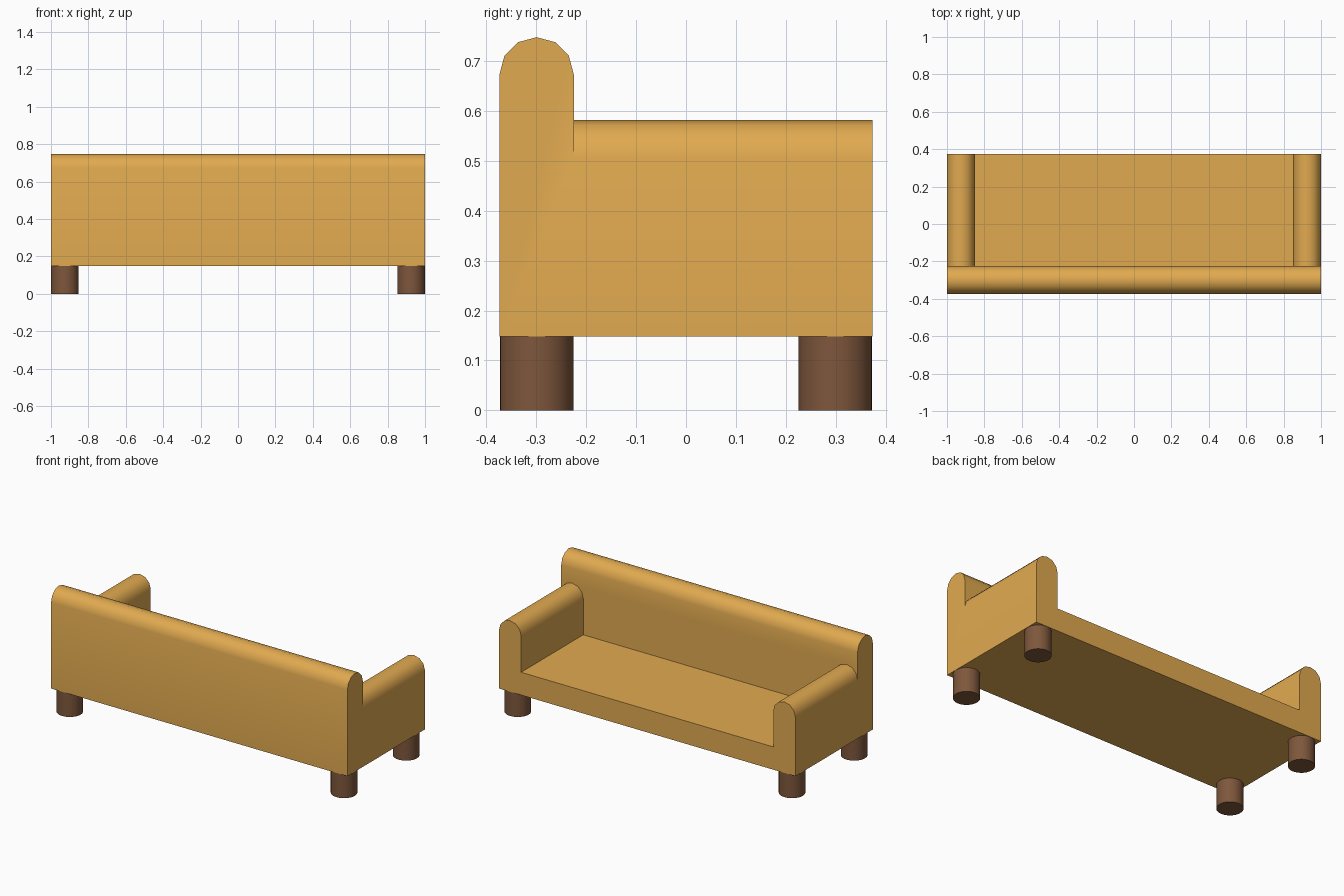
import bpy, bmesh
from math import pi, cos, sin, radians

if "Cube" in bpy.data.objects:
    bpy.data.objects.remove(bpy.data.objects["Cube"])

LEG_H, BACK_TOP, ARM_TOP, SEAT_Z = 0.148, 0.748, 0.582, 0.287
R = 0.0745           # half thickness of backrest and arms
HALF_D = 0.374       # half depth


def material(name, rgb):
    m = bpy.data.materials.new(name)
    m.diffuse_color = (*rgb, 1)
    m.use_nodes = True
    m.node_tree.nodes["Principled BSDF"].inputs["Base Color"].default_value = m.diffuse_color
    return m


def arch(centre, top, radius):
    """Half circle of six sides, from the + side over to the - side."""
    return [(centre + radius * cos(i * pi / 6), top - radius + radius * sin(i * pi / 6))
            for i in range(7)]


def extrude_profile(name, points, place, offset):
    """Extrude a closed 2D profile; place maps (u, v) to 3D."""
    bm = bmesh.new()
    face = bm.faces.new([bm.verts.new(place(u, v)) for u, v in points])
    out = bmesh.ops.extrude_face_region(bm, geom=[face], use_keep_orig=True)
    moved = [g for g in out["geom"] if isinstance(g, bmesh.types.BMVert)]
    bmesh.ops.translate(bm, verts=moved, vec=offset)
    bmesh.ops.recalc_face_normals(bm, faces=bm.faces)
    mesh = bpy.data.meshes.new(name)
    bm.to_mesh(mesh)
    bm.free()
    obj = bpy.data.objects.new(name, mesh)
    bpy.context.collection.objects.link(obj)
    return obj


def activate(obj):
    bpy.ops.object.select_all(action='DESELECT')
    obj.select_set(True)
    bpy.context.view_layer.objects.active = obj


fabric = material("fabric", (0.75, 0.40, 0.08))
wood = material("wood", (0.21, 0.095, 0.045))

# Backrest: rounded slab along x
back_profile = [(-HALF_D, LEG_H), (-HALF_D + 2 * R, LEG_H)] + arch(-HALF_D + R, BACK_TOP, R)
body = extrude_profile("sofa_body", back_profile, lambda u, v: (-1, u, v), (2, 0, 0))

# Seat and both arms: U-shaped profile along y
right = arch(1 - R, ARM_TOP, R)
left = arch(-1 + R, ARM_TOP, R)
u_profile = ([(-1, LEG_H), (1, LEG_H)] + right + [(1 - 2 * R, SEAT_Z), (-1 + 2 * R, SEAT_Z)] + left)
y0 = -HALF_D + 2 * R
seat = extrude_profile("seat_and_arms", u_profile, lambda u, v: (u, y0, v), (0, HALF_D - y0, 0))

# Fuse into one upholstered body
activate(body)
mod = body.modifiers.new("union", 'BOOLEAN')
mod.operation, mod.solver, mod.object = 'UNION', 'EXACT', seat
bpy.ops.object.modifier_apply(modifier=mod.name)
bpy.data.objects.remove(seat)

bm = bmesh.new()
bm.from_mesh(body.data)
bmesh.ops.remove_doubles(bm, verts=bm.verts, dist=1e-4)
bmesh.ops.dissolve_limit(bm, angle_limit=radians(1), verts=bm.verts, edges=bm.edges)
bm.to_mesh(body.data)
bm.free()
body.data.materials.clear()
body.data.materials.append(fabric)
activate(body)
bpy.ops.object.shade_smooth_by_angle(angle=radians(40))

# Four round legs
for side, sx in (("left", -1), ("right", 1)):
    for end, sy in (("front", -1), ("back", 1)):
        bpy.ops.mesh.primitive_cylinder_add(
            vertices=32, radius=0.0735, depth=LEG_H,
            location=(sx * (1 - R), sy * (HALF_D - R), LEG_H / 2))
        leg = bpy.context.object
        leg.name = f"{end}_{side}_leg"
        leg.data.materials.append(wood)
        bpy.ops.object.shade_smooth_by_angle(angle=radians(40))
